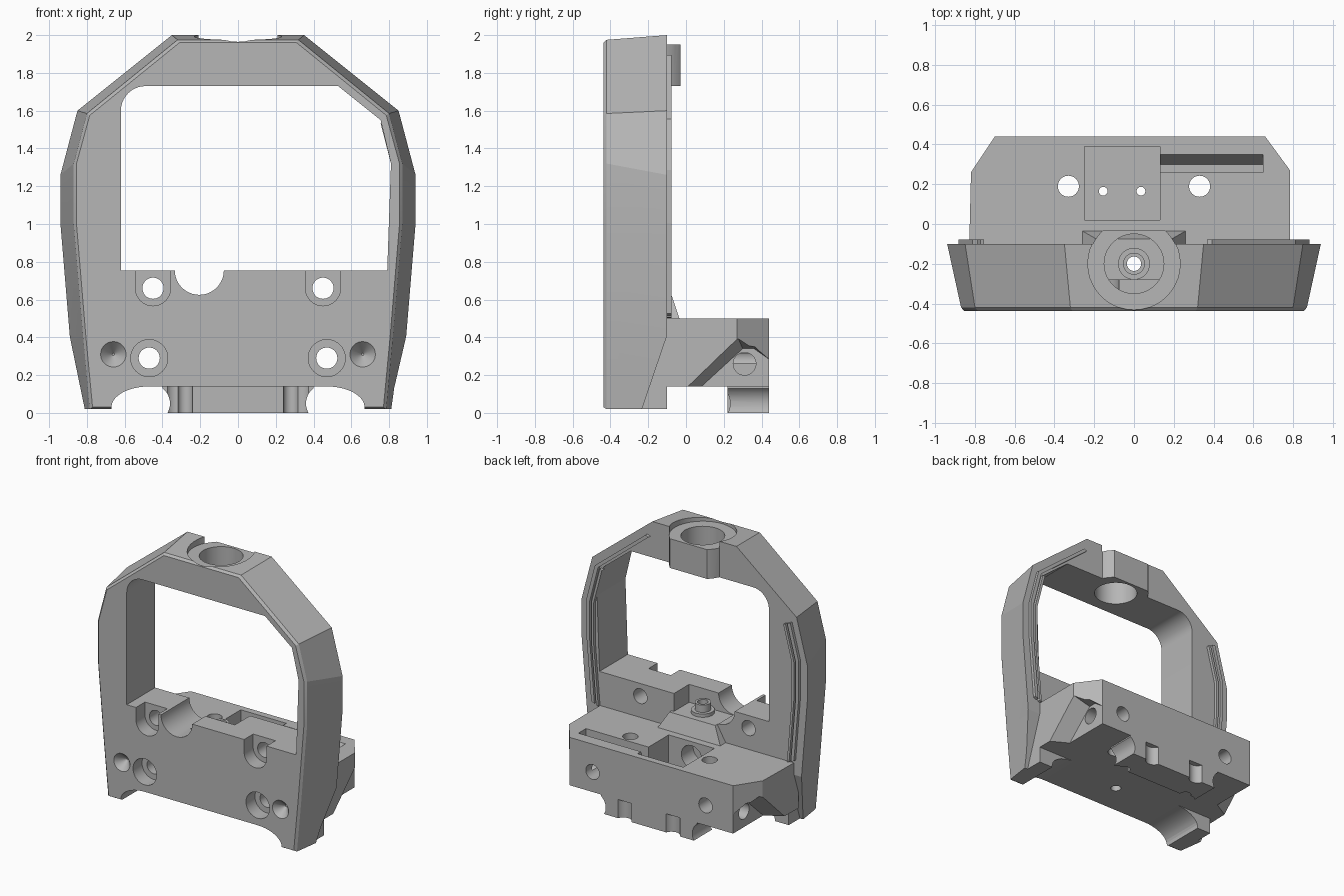
import bpy, bmesh, math

if "Cube" in bpy.data.objects:
    bpy.data.objects.remove(bpy.data.objects["Cube"], do_unlink=True)

grey = bpy.data.materials.new("plain grey")
grey.use_nodes = True
grey.diffuse_color = (0.47, 0.47, 0.47, 1)
grey.node_tree.nodes["Principled BSDF"].inputs["Base Color"].default_value = (0.47, 0.47, 0.47, 1)


def loft(name, axis, sections):
    """Solid through (offset, 2D outline) sections stacked along an axis."""
    place = {"x": lambda p, d: (d, p[0], p[1]),
             "y": lambda p, d: (p[0], d, p[1]),
             "z": lambda p, d: (p[0], p[1], d)}[axis]
    bm = bmesh.new()
    rings = [[bm.verts.new(place(p, d)) for p in pts] for d, pts in sections]
    for a, b in zip(rings, rings[1:]):
        for i in range(len(a)):
            j = (i + 1) % len(a)
            bm.faces.new((a[i], a[j], b[j], b[i]))
    bm.faces.new(rings[0])
    bm.faces.new(rings[-1])
    bmesh.ops.recalc_face_normals(bm, faces=bm.faces)
    mesh = bpy.data.meshes.new(name)
    bm.to_mesh(mesh)
    bm.free()
    mesh.materials.append(grey)
    ob = bpy.data.objects.new(name, mesh)
    bpy.context.collection.objects.link(ob)
    return ob


def prism(name, axis, pts, a, b):
    return loft(name, axis, [(a, pts), (b, pts)])


def box(name, x0, x1, y0, y1, z0, z1):
    return prism(name, "z", [(x0, y0), (x1, y0), (x1, y1), (x0, y1)], z0, z1)


def arc(cx, cy, rx, ry, start, end, n):
    return [(cx + rx * math.cos(math.radians(start + (end - start) * i / n)),
             cy + ry * math.sin(math.radians(start + (end - start) * i / n)))
            for i in range(n + 1)]


def circle(cx, cy, r):
    return arc(cx, cy, r, r, 0, 360, 40)[:-1]


def cyl(name, axis, cx, cy, r, a, b, r2=None):
    return loft(name, axis, [(a, circle(cx, cy, r)), (b, circle(cx, cy, r2 or r))])


def mirrored(pts):
    return pts + [(-x, z) for x, z in reversed(pts)]


def combine(target, tool, operation):
    mod = target.modifiers.new(operation, "BOOLEAN")
    mod.operation, mod.solver, mod.object = operation, "EXACT", tool
    bpy.context.view_layer.objects.active = target
    bpy.ops.object.modifier_apply(modifier=mod.name)
    bpy.data.objects.remove(tool, do_unlink=True)


# Tapered hoop, with a fine bevel round the front face
back = mirrored([(0.83, 0.02), (0.89, 0.4), (0.94, 1.0), (0.94, 1.26), (0.85, 1.6), (0.35, 2.0)])
front = mirrored([(0.785, 0.02), (0.82, 0.4), (0.87, 1.0), (0.87, 1.32), (0.80, 1.585), (0.32, 1.975)])
inset = mirrored([(0.77, 0.03), (0.805, 0.4), (0.855, 1.0), (0.855, 1.32), (0.785, 1.575), (0.31, 1.96)])
body = loft("bracket_body", "y", [(-0.1, back), (-0.42, front), (-0.437, inset)])


def cut(tool):
    combine(body, tool, "DIFFERENCE")


def add(tool):
    combine(body, tool, "UNION")


# Window, rounded on one upper corner and faceted on the other
cut(prism("window", "y", [(-0.62, 0.755), (0.79, 0.755), (0.81, 1.32), (0.755, 1.55), (0.53, 1.73)]
          + arc(-0.49, 1.6, 0.13, 0.13, 90, 180, 10), -0.6, 0.1))

# Arched underside between the two legs
cut(prism("underside", "y", mirrored([(0.67, -0.1)] + arc(0.47, 0.03, 0.2, 0.11, 0, 90, 10)), -0.6, 0.1))

# Slanted relief behind each leg
for s in (-1, 1):
    cut(prism("leg_relief", "x", [(-0.24, 0), (-0.09, 0.44), (0, 0.44), (0, 0)], s * 0.785, s * 1.1))

# Rear base block
add(prism("base_block", "z", [(-0.83, -0.15), (-0.82, 0.26), (-0.7, 0.44), (0.66, 0.44),
                              (0.785, 0.27), (0.785, -0.15)], 0.14, 0.5))

# Sloping side reliefs and side holes of the block
for s, inner in ((1, 0.66), (-1, 0.7)):
    cut(loft("side_relief", "x", [
        (s * inner, [(0.06, 0.12), (0.3, 0.34), (0.36, 0.34), (0.46, 0.27), (0.46, 0.12)]),
        (s * (inner + 0.16), [(-0.03, 0.12), (0.27, 0.41), (0.37, 0.37), (0.46, 0.3), (0.46, 0.12)])]))
    cut(cyl("side_hole", "x", 0.31, 0.26, 0.06, s * 0.52, s))

# Foot under the rear edge, with scooped ends and front flutes
foot = box("foot", -0.4, 0.4, 0.22, 0.44, 0, 0.2)
for s in (-1, 1):
    combine(foot, cyl("foot_scoop", "y", s * 0.46, 0.05, 0.1, 0.1, 0.6), "DIFFERENCE")
    combine(foot, cyl("foot_flute", "z", s * 0.28, 0.23, 0.04, -0.1, 0.14), "DIFFERENCE")
    combine(foot, cyl("foot_notch", "z", s * 0.2, 0.46, 0.06, -0.1, 0.14), "DIFFERENCE")
add(foot)

# Collar behind the top bore
collar = cyl("collar", "z", 0, -0.2, 0.23, 1.73, 1.95)
combine(collar, box("collar_flat", -0.5, 0.5, -0.03, 0.2, 1.5, 2.2), "DIFFERENCE")
add(collar)
cut(cyl("top_counterbore", "z", 0, -0.2, 0.232, 1.95, 2.2))
cut(cyl("top_bore", "z", 0, -0.2, 0.15, 1.6, 2.2))

# Sloping rear step with a recess in the wall above it
add(loft("rear_step", "z", [
    (0.45, [(-0.27, -0.15), (0.27, -0.15), (0.27, -0.035), (-0.27, -0.035)]),
    (0.5, [(-0.26, -0.15), (0.26, -0.15), (0.26, -0.035), (-0.26, -0.035)]),
    (0.62, [(-0.19, -0.15), (0.19, -0.15), (0.19, -0.075), (-0.19, -0.075)])]))
cut(box("wall_recess", -0.2, 0.17, -0.28, 0, 0.62, 0.8))

# Side notch in the wall top
cut(cyl("wall_notch", "y", -0.205, 0.755, 0.13, -0.6, 0.0))

# Flanged nozzle on the step
add(cyl("nozzle_flange", "z", 0, -0.2, 0.08, 0.58, 0.645))
add(cyl("nozzle", "z", 0, -0.2, 0.055, 0.62, 0.7))
cut(cyl("nozzle_bore", "z", 0, -0.2, 0.036, 0, 0.9))

# Front bolt holes with counterbores, and conical dimples
for s in (-1, 1):
    x = s * 0.45
    cut(prism("upper_seat", "y", [(x + 0.093, 0.85), (x - 0.093, 0.85)]
              + arc(x, 0.66, 0.093, 0.093, 180, 360, 20), -0.6, -0.33))
    cut(cyl("upper_hole", "y", x, 0.66, 0.056, -0.6, 0.1))
    cut(cyl("lower_seat", "y", s * 0.47, 0.29, 0.098, -0.6, -0.33))
    cut(cyl("lower_hole", "y", s * 0.47, 0.29, 0.056, -0.6, 0.6))
    cut(cyl("dimple", "y", s * 0.66, 0.31, 0.07, -0.44, -0.37, 0.006))
    cut(cyl("block_hole", "z", s * 0.33, 0.19, 0.053, 0, 0.7))

# Pocket and slot in the block top
cut(box("pocket", -0.25, 0.13, 0.02, 0.39, 0.27, 0.7))
cut(prism("slot", "x", [(0.26, 0.6), (0.26, 0.4), (0.3, 0.4), (0.35, 0.5), (0.35, 0.6)], 0.1, 0.65))
cut(cyl("pocket_bore", "y", -0.06, 0.385, 0.085, -0.12, 0.1))
for x in (-0.155, 0.035):
    cut(cyl("pocket_hole", "z", x, 0.165, 0.022, 0, 0.4))

body.select_set(True)
bpy.context.view_layer.objects.active = body
bpy.ops.object.shade_smooth_by_angle(angle=math.radians(12))


# Raised ribs on the rear of the hoop
def rib(name, path, half):
    outer = [(x + math.copysign(half, x), z + half * 0.4) for x, z in path]
    inner = [(x - math.copysign(half, x), z - half * 0.4) for x, z in reversed(path)]
    prism(name, "y", outer + inner, -0.11, -0.078)


sweep = [(0.83, 0.52), (0.87, 1.0), (0.87, 1.28), (0.80, 1.55), (0.38, 1.89)]
rib("left_outer_rib", sweep, 0.013)
rib("left_inner_rib", [(x - 0.036, z - 0.015) for x, z in sweep[:4]], 0.009)
rib("right_outer_rib", [(-x, z) for x, z in sweep[:4]], 0.013)
rib("right_inner_rib", [(0.036 - x, z - 0.015) for x, z in sweep[:4]], 0.009)
